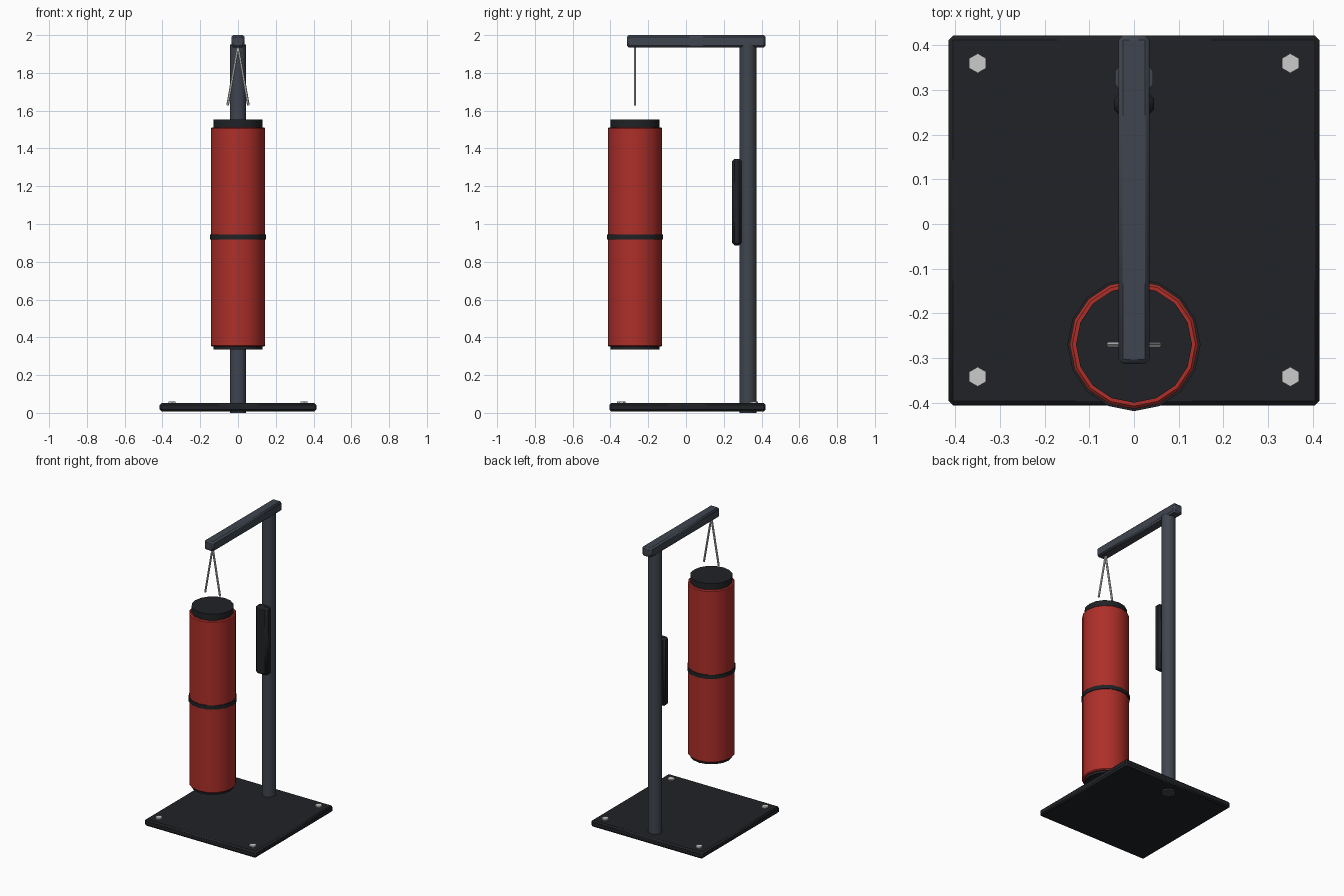
import bpy, math
from mathutils import Vector

if "Cube" in bpy.data.objects:
    bpy.data.objects.remove(bpy.data.objects["Cube"])


def material(name, rgb):
    m = bpy.data.materials.new(name)
    m.diffuse_color = (*rgb, 1)
    m.use_nodes = True
    m.node_tree.nodes["Principled BSDF"].inputs["Base Color"].default_value = m.diffuse_color
    return m


RED = material("red_vinyl", (0.42, 0.028, 0.022))
BLACK = material("black", (0.015, 0.016, 0.019))
STEEL = material("painted_steel", (0.05, 0.06, 0.078))
METAL = material("bare_metal", (0.6, 0.6, 0.62))


def finish(name, mat, bevel=0, angle=40):
    ob = bpy.context.object
    ob.name = name
    ob.data.materials.append(mat)
    bpy.ops.object.shade_smooth_by_angle(angle=math.radians(angle))
    if bevel:
        mod = ob.modifiers.new("bevel", "BEVEL")
        mod.width = bevel
        mod.segments = 1
        mod.limit_method = "ANGLE"
        mod.angle_limit = math.radians(60)
    return ob


def box(name, lo, hi, mat, bevel):
    lo, hi = Vector(lo), Vector(hi)
    bpy.ops.mesh.primitive_cube_add(size=1, location=(lo + hi) / 2)
    bpy.context.object.scale = hi - lo
    bpy.ops.object.transform_apply(location=False, rotation=False, scale=True)
    return finish(name, mat, bevel, 30)


def rod(name, a, b, r, sides, mat, bevel=0, angle=40):
    a, b = Vector(a), Vector(b)
    d = b - a
    rot = d.to_track_quat("Z", "Y").to_euler() if abs(d.x) > 1e-6 else (0, 0, 0)
    bpy.ops.mesh.primitive_cylinder_add(vertices=sides, radius=r, depth=d.length,
                                        location=(a + b) / 2, rotation=rot)
    return finish(name, mat, bevel, angle)


# Stand: base plate, post, overhead arm, post pad
box("base_plate", (-0.415, -0.406, 0.008), (0.415, 0.422, 0.052), BLACK, 0.01)
rod("post", (0, 0.328, 0), (0, 0.328, 1.95), 0.045, 10, STEEL)
box("arm", (-0.035, -0.313, 1.935), (0.035, 0.422, 2.0), STEEL, 0.01)
box("post_pad", (-0.045, 0.243, 0.887), (0.045, 0.293, 1.345), BLACK, 0.013)

# Hex bolts at the base corners
for x in (-0.35, 0.35):
    for y in (-0.342, 0.36):
        rod("base_bolt", (x, y, 0.04), (x, y, 0.061), 0.022, 6, METAL, angle=30)

# Hanging bag
BY = -0.27
rod("bag_body", (0, BY, 0.351), (0, BY, 1.511), 0.144, 16, RED, 0.006)
rod("bag_band", (0, BY, 0.918), (0, BY, 0.944), 0.149, 16, BLACK)
rod("bag_top_cap", (0, BY, 1.49), (0, BY, 1.552), 0.13, 16, BLACK)
rod("bag_bottom_cap", (0, BY, 0.335), (0, BY, 0.37), 0.13, 16, BLACK)

# Hanger straps in a V
for s in (-1, 1):
    rod("hanger", (0, BY, 1.94), (s * 0.055, BY, 1.628), 0.007, 6, METAL)
